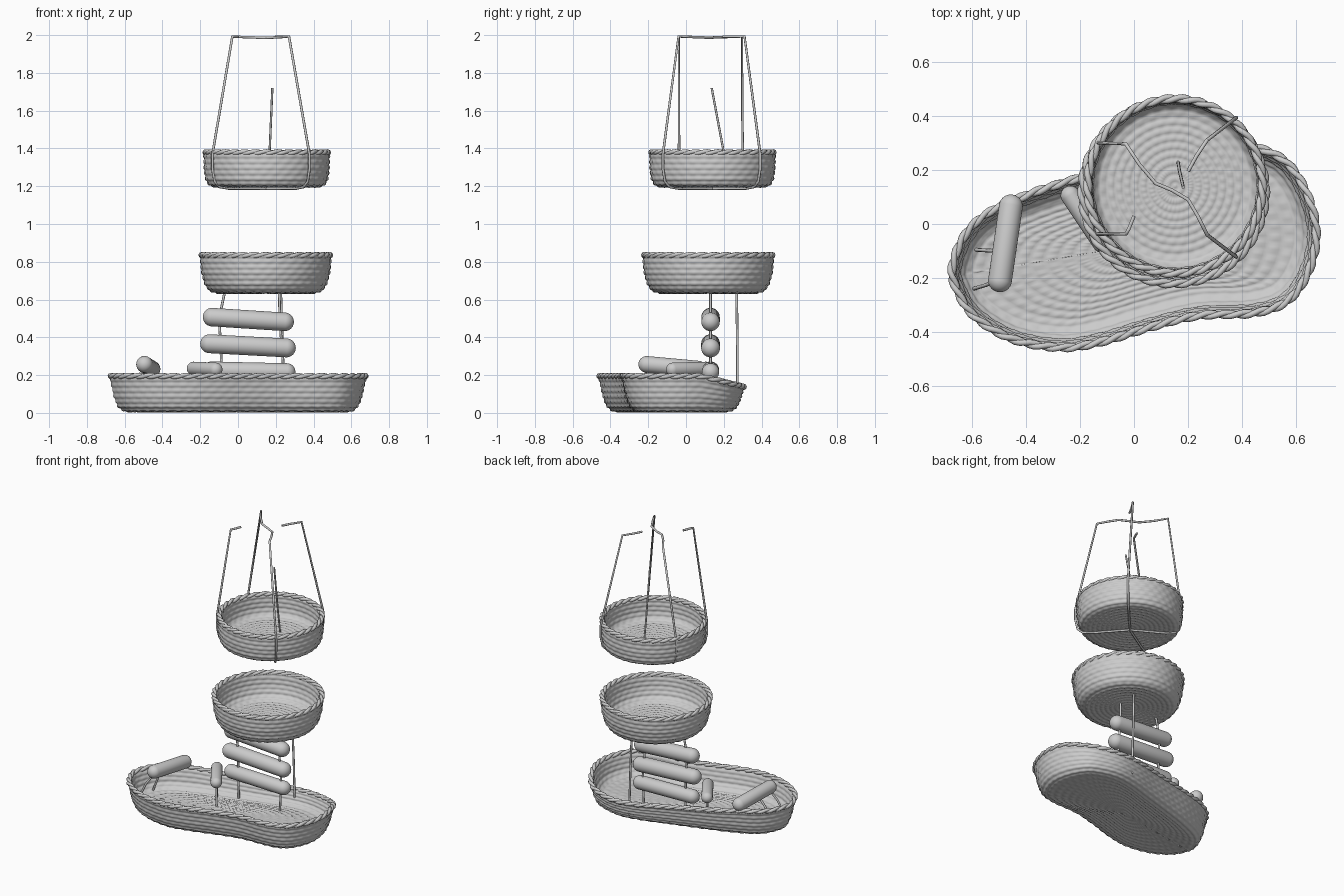
import bpy, bmesh, math
from mathutils import Vector

if "Cube" in bpy.data.objects:
    bpy.data.objects.remove(bpy.data.objects["Cube"])

TAU = 2 * math.pi


def smooth_closed(pts, n):
    # evenly spaced samples of a closed Catmull-Rom outline
    dense, m = [], len(pts)
    P = [Vector(p) for p in pts]
    for i in range(m):
        a, b, c, d = (P[(i + k - 1) % m] for k in range(4))
        for j in range(20):
            t = j / 20
            dense.append(0.5 * (2 * b + (c - a) * t + (2 * a - 5 * b + 4 * c - d) * t * t
                                + (3 * b - a - 3 * c + d) * t ** 3))
    return resample(dense + [dense[0]], n + 1)[:-1]


def resample(pts, n):
    cum = [0.0]
    for a, b in zip(pts, pts[1:]):
        cum.append(cum[-1] + (b - a).length)
    out, k = [], 0
    for i in range(n):
        s = cum[-1] * i / (n - 1)
        while k < len(pts) - 2 and cum[k + 1] < s:
            k += 1
        out.append(pts[k].lerp(pts[k + 1], (s - cum[k]) / (cum[k + 1] - cum[k])))
    return out


def normals(loop):
    n = len(loop)
    res = []
    for i in range(n):
        t = (loop[(i + 1) % n] - loop[i - 1]).normalized()
        res.append(Vector((t.y, -t.x)))
    return res


def wire(name, pts, r=0.007, cyclic=False):
    cu = bpy.data.curves.new(name, 'CURVE')
    cu.dimensions = '3D'
    cu.bevel_depth = r
    cu.bevel_resolution = 2
    cu.use_fill_caps = True
    sp = cu.splines.new('POLY')
    sp.points.add(len(pts) - 1)
    for p, q in zip(sp.points, pts):
        p.co = (*q, 1)
    sp.use_cyclic_u = cyclic
    sp.use_smooth = True
    ob = bpy.data.objects.new(name, cu)
    bpy.context.collection.objects.link(ob)


def basket(name, loop, centre, R, profile, stitches, dip=lambda y: 0, top=0.2, base=0.0):
    # profile: (inset from outline, z), from underside centre over the rim to inner centre
    n, D0, step, amp = len(loop), 0.1, 0.03, 0.0045
    nor, C = normals(loop), Vector(centre)
    prof = [Vector((-d, z)) for d, z in profile]
    length = sum((b - a).length for a, b in zip(prof, prof[1:]))
    rows = resample(prof, int(length / step * 5) + 1)
    s, grid = 0.0, []
    bm = bmesh.new()
    for j, p in enumerate(rows):
        if j:
            s += (p - rows[j - 1]).length
        t = (rows[min(j + 1, len(rows) - 1)] - rows[max(j - 1, 0)]).normalized()
        row, ring = int(s / step), []
        coil = abs(math.sin(math.pi * s / step))
        fade = min(1, max(0, (R + p.x) / R * 1.5))
        for i in range(n):
            wob = 0.5 + 0.5 * fade * math.sin(TAU * stitches * i / n + math.pi * row)
            h = amp * (coil * (0.5 + wob) - 0.5)
            d = -(p.x + t.y * h)
            z = p.y - t.x * h
            q = loop[i] - nor[i] * min(d, D0)
            if d > D0:
                q = q.lerp(C, min(1, (d - D0) / (R - D0)))
            z -= dip(q.y) * max(0, (z - base) / (top - base))
            ring.append(bm.verts.new((q.x, q.y, max(z, base))))
        grid.append(ring)
    for a, b in zip(grid, grid[1:]):
        for i in range(n):
            k = (i + 1) % n
            bm.faces.new((a[i], a[k], b[k], b[i]))
    bmesh.ops.remove_doubles(bm, verts=grid[0] + grid[-1], dist=0.0015)
    finish(name, bm)
    # braided rim: two strands twisted round each other
    for k in range(2):
        pts = []
        for i in range(n):
            a = TAU * stitches / 2 * i / n + k * math.pi
            q = loop[i] + nor[i] * (0.007 * math.cos(a) - 0.013)
            pts.append((q.x, q.y, top - dip(q.y) - 0.012 + 0.006 * math.sin(a)))
        wire(f"{name}_rim_strand_{k + 1}", pts, 0.011, True)


def finish(name, bm):
    me = bpy.data.meshes.new(name)
    bm.to_mesh(me)
    bm.free()
    me.shade_smooth()
    ob = bpy.data.objects.new(name, me)
    bpy.context.collection.objects.link(ob)
    return ob


def roll(name, a, b, r):
    # capsule whose end-sphere centres are a and b
    a, b = Vector(a), Vector(b)
    bm = bmesh.new()
    bmesh.ops.create_uvsphere(bm, u_segments=28, v_segments=17, radius=r)
    half = (b - a).length / 2
    for v in bm.verts:
        v.co.z += half if v.co.z > 0 else -half
    ob = finish(name, bm)
    ob.rotation_mode = 'QUATERNION'
    ob.rotation_quaternion = (b - a).to_track_quat('Z', 'Y')
    ob.location = (a + b) / 2


def circle(cx, cy, r, n=144):
    return [Vector((cx + r * math.cos(TAU * i / n), cy + r * math.sin(TAU * i / n))) for i in range(n)]


# bean-shaped base tray, with a lower rim at the back
outline = [(-.685, -.16), (-.67, -.24), (-.605, -.345), (-.46, -.435), (-.275, -.47), (-.125, -.45),
           (.06, -.395), (.24, -.352), (.445, -.342), (.575, -.295), (.655, -.185), (.687, -.04),
           (.655, .11), (.575, .235), (.46, .295), (.33, .318), (.18, .298), (0, .245), (-.2, .185),
           (-.385, .125), (-.55, .05), (-.64, -.04)]
basket("base_tray", smooth_closed(outline, 192), (0, -.08), 0.42,
       [(.42, .006), (.11, .006), (.075, .012), (.05, .035), (.032, .08), (.008, .19), (.014, .2),
        (.024, .19), (.05, .09), (.075, .062), (.11, .055), (.42, .055)],
       52, lambda y: 0.06 * min(1, max(0, (y - .08) / .24)), 0.207)

# middle bowl
basket("middle_bowl", circle(.147, .118, .352), (.147, .118), .352,
       [(.352, .634), (.09, .634), (.055, .645), (.03, .68), (.012, .745), (.004, .835), (.012, .843),
        (.026, .83), (.036, .75), (.055, .695), (.085, .672), (.12, .667), (.352, .667)],
       34, top=.847, base=.628)

# top bowl
basket("top_bowl", circle(.152, .14, .336), (.152, .14), .336,
       [(.336, 1.196), (.06, 1.196), (.03, 1.206), (.013, 1.235), (.005, 1.29), (.003, 1.38), (.012, 1.387),
        (.025, 1.37), (.03, 1.28), (.042, 1.245), (.07, 1.232), (.336, 1.232)],
       34, top=1.391, base=1.19)

# hanging wires: foot under the bowl, up the side, bent in at the top
def leg(x, y, tx, ty):
    c = Vector((.15, .14))
    f = Vector((x, y))
    g = [f.lerp(c, k) for k in (1, .3, .13, .04)]
    under = [(q.x, q.y, z) for q, z in zip(g, (1.187, 1.188, 1.196, 1.225))]
    return under + [(x, y, 1.29), (x, y, 1.37), (tx, ty, 1.992)]


left_back = leg(-.135, .3, -.03, .296)
right_front = leg(.378, -.122, .27, -.04)
span = [(.02, .22, 1.99), (.08, .15, 1.988), (.14, .125, 1.985), (.2, .09, 1.988), (.235, .03, 1.99)]
wire("hanger_main_wire", left_back + span + right_front[::-1])
wire("hanger_left_front_wire", leg(-.135, -.037, -.03, -.037) + [(-.02, -.02, 1.992), (0, .03, 1.992)])
wire("hanger_right_back_wire", leg(.378, .393, .27, .31) + [(.23, .25, 1.992), (.2, .195, 1.992)])
wire("top_bowl_stick", [(.163, .228, 1.23), (.168, .196, 1.4), (.182, .136, 1.72)], .006)

# ladder rungs and posts
roll("upper_rung", (-.137, .13, .507), (.247, .13, .482), .049)
roll("middle_rung", (-.15, .13, .366), (.256, .13, .344), .05)
roll("lower_rung", (-.14, .13, .226), (.258, .13, .217), .046)
wire("ladder_left_post", [(-.085, .13, .05), (-.09, .13, .33), (-.1, .13, .5), (-.068, .13, .65)])
wire("ladder_right_post", [(.23, .13, .05), (.24, .13, .25), (.222, .13, .48), (.218, .13, .65)])
wire("ladder_rear_post", [(.245, .272, .05), (.236, .272, .35), (.226, .268, .65)])

# loose perches on wire legs
roll("small_perch", (-.235, .105, .235), (-.118, -.07, .23), .036)
wire("small_perch_front_leg", [(-.13, -.05, .23), (-.13, -.05, .05)])
wire("small_perch_back_leg", [(-.21, .07, .23), (-.21, .07, .05)])
roll("large_perch", (-.455, .065, .232), (-.495, -.208, .257), .044)
wire("large_perch_back_leg", [(-.48, -.1, .24), (-.54, -.098, .17), (-.585, -.095, .06)])
wire("large_perch_front_leg", [(-.49, -.2, .25), (-.545, -.225, .17), (-.595, -.24, .06)])
